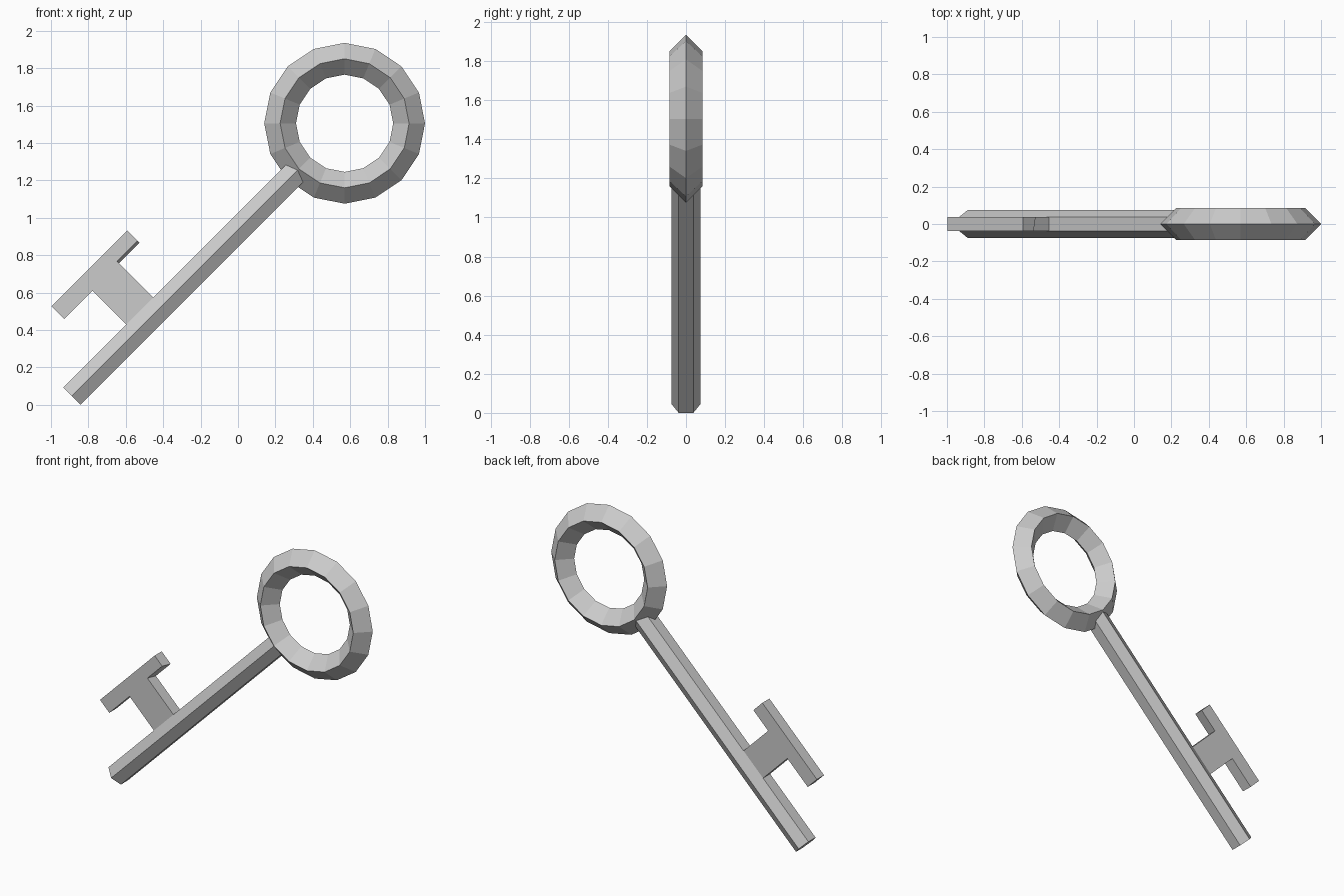
import bpy, bmesh
from math import radians, sqrt
from mathutils import Vector

if "Cube" in bpy.data.objects:
    bpy.data.objects.remove(bpy.data.objects["Cube"])

CENTRE = Vector((0.57, 0, 1.505))      # middle of the ring
ALONG = Vector((1, 0, 1)) / sqrt(2)    # shaft direction, towards the ring
SIDE = Vector((-1, 0, 1)) / sqrt(2)    # direction the bit points

# Ring handle: 16 segments with a diamond cross-section
bpy.ops.mesh.primitive_torus_add(major_segments=16, minor_segments=4,
                                 major_radius=0.345, minor_radius=0.085,
                                 location=CENTRE, rotation=(radians(90), 0, 0))
bpy.context.object.name = "ring_handle"

# Hexagonal shaft, ending inside the ring
start, end = -2.063, -0.345
bpy.ops.mesh.primitive_cylinder_add(vertices=6, radius=0.075, depth=end - start,
                                    location=CENTRE + ALONG * (start + end) / 2,
                                    rotation=(0, radians(45), 0))
bpy.context.object.name = "shaft"

# Key bit: T-shaped profile as (along shaft, away from shaft)
profile = [(-1.587, 0.06), (-1.382, 0.06), (-1.382, 0.338), (-1.227, 0.338),
           (-1.227, 0.417), (-1.80, 0.417), (-1.80, 0.32), (-1.587, 0.32)]
bm = bmesh.new()


def outline(y, tilt):
    # the underside of the upper tooth slopes slightly from front to back
    return [bm.verts.new(CENTRE + ALONG * u + SIDE * (v - (tilt if i in (2, 3) else 0))
                         + Vector((0, y, 0))) for i, (u, v) in enumerate(profile)]


front, back = outline(-0.0375, 0), outline(0.0375, 0.015)
bm.faces.new(front)
bm.faces.new(back[::-1])
n = len(profile)
for i in range(n):
    j = (i + 1) % n
    bm.faces.new((front[j], front[i], back[i], back[j]))
bmesh.ops.recalc_face_normals(bm, faces=bm.faces)
mesh = bpy.data.meshes.new("key_bit")
bm.to_mesh(mesh)
bm.free()
bpy.context.collection.objects.link(bpy.data.objects.new("key_bit", mesh))
